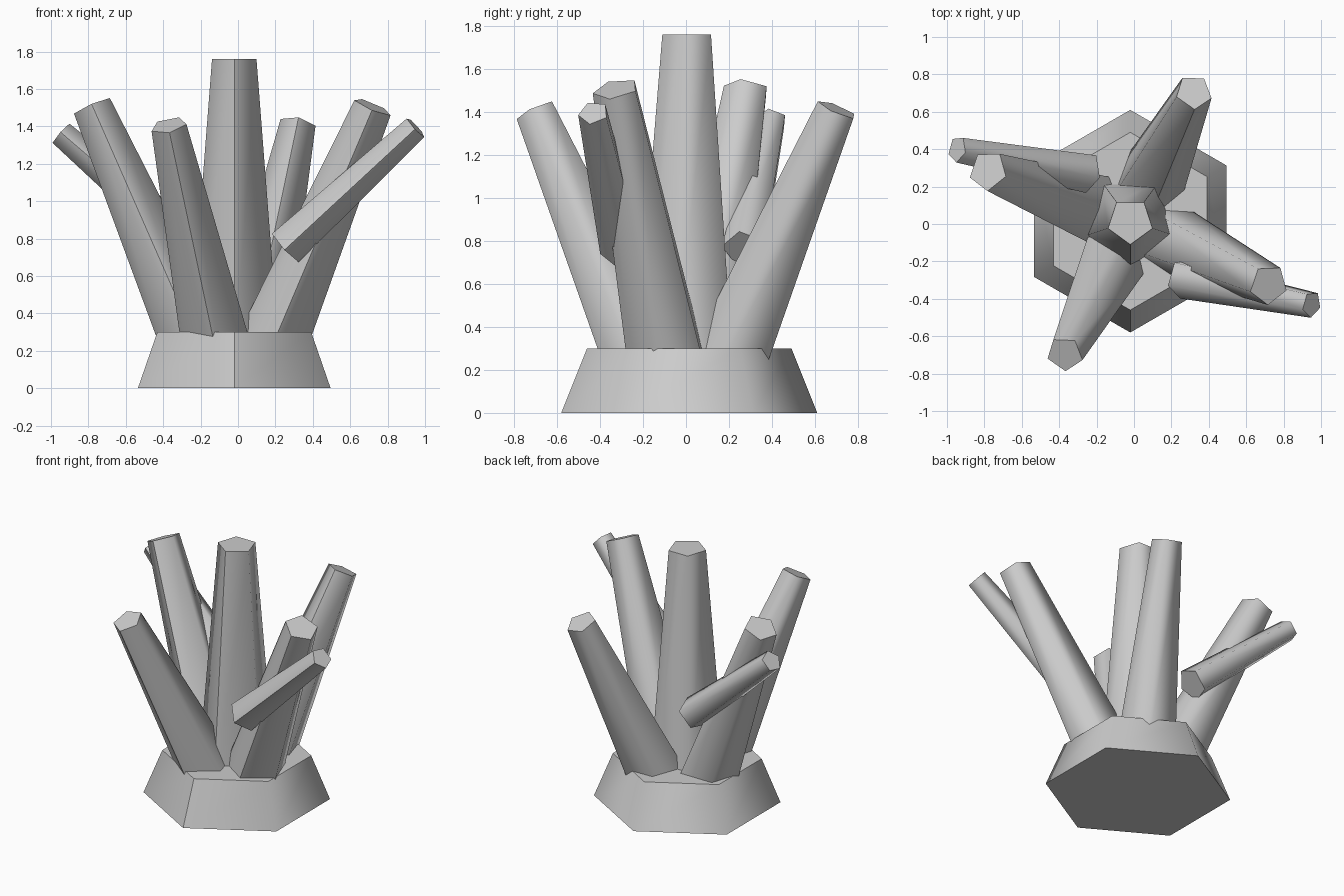
import bpy, bmesh, math
from mathutils import Vector

if "Cube" in bpy.data.objects:
    bpy.data.objects.remove(bpy.data.objects["Cube"])


def prism(name, sides, start, end, r0, r1):
    """Tapered prism from start to end, one corner turned to the front."""
    start, end = Vector(start), Vector(end)
    turn = Vector((0, 0, 1)).rotation_difference(end - start)
    bm = bmesh.new()
    rings = []
    for centre, r in ((start, r0), (end, r1)):
        ring = []
        for i in range(sides):
            a = -math.pi / 2 + math.tau * i / sides
            ring.append(bm.verts.new(centre + turn @ Vector((r * math.cos(a), r * math.sin(a), 0))))
        rings.append(ring)
    low, high = rings
    bm.faces.new(low[::-1])
    bm.faces.new(high)
    for i in range(sides):
        j = (i + 1) % sides
        f = bm.faces.new((low[i], low[j], high[j], high[i]))
        f.smooth = True
    # crisp rims and one crisp front edge, the other sides blend softly
    for e in bm.edges:
        rim = any(len(f.verts) == sides and not f.smooth for f in e.link_faces)
        front = low[0] in e.verts and high[0] in e.verts
        e.smooth = not (rim or front)
    mesh = bpy.data.meshes.new(name)
    bm.to_mesh(mesh)
    bm.free()
    obj = bpy.data.objects.new(name, mesh)
    bpy.context.collection.objects.link(obj)
    return obj


CX, CY = -0.02, 0.015

# Rock base and upright crystal
prism("rock_base", 6, (CX, CY, 0), (CX, CY, 0.3), 0.595, 0.475)
prism("centre_crystal", 5, (CX, CY, 0.1), (CX, CY, 1.76), 0.26, 0.125)

# Four large crystals leaning outward from the middle
large = {
    "front_left_crystal": ((-0.37, -0.695, 1.405), 0.10),
    "back_right_crystal": ((0.32, 0.705, 1.41), 0.10),
    "left_crystal": ((-0.78, 0.285, 1.505), 0.11),
    "right_crystal": ((0.72, -0.325, 1.505), 0.11),
}
for name, (tip, r) in large.items():
    out = Vector((tip[0] - CX, tip[1] - CY, 0)).normalized() * 0.155
    prism(name, 5, (CX + out.x, CY + out.y, 0.1), tip, 0.205, r)

# Small crystals growing out of the left and right ones
prism("left_side_shoot", 5, (-0.25, 0.275, 0.76), (-0.945, 0.40, 1.36), 0.11, 0.072)
prism("right_side_shoot", 5, (0.255, -0.29, 0.755), (0.95, -0.43, 1.395), 0.11, 0.072)
